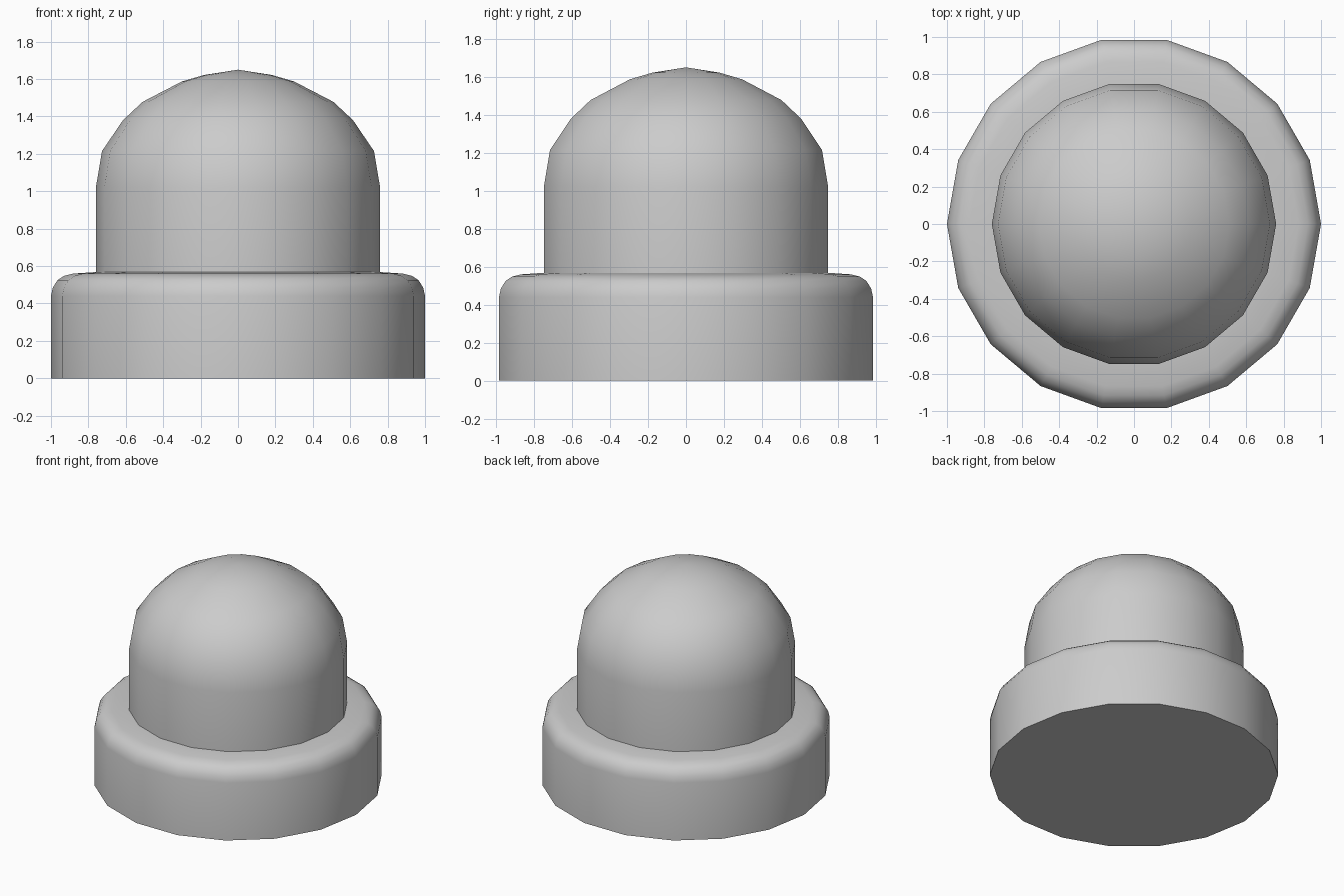
import bpy, bmesh, math

if "Cube" in bpy.data.objects:
    bpy.data.objects.remove(bpy.data.objects["Cube"])

SIDES = 18


def lathe(name, profile, angle):
    """Revolve (radius, z) points about the z axis; radius 0 makes a pole."""
    bm = bmesh.new()
    rings = []
    for r, z in profile:
        if r == 0:
            rings.append([bm.verts.new((0, 0, z))] * SIDES)
        else:
            rings.append([bm.verts.new((r * math.cos(2 * math.pi * i / SIDES),
                                        r * math.sin(2 * math.pi * i / SIDES), z))
                          for i in range(SIDES)])
    for low, high in zip(rings, rings[1:]):
        for i in range(SIDES):
            j = (i + 1) % SIDES
            corners = dict.fromkeys((low[i], low[j], high[j], high[i]))
            bm.faces.new(list(corners))
    mesh = bpy.data.meshes.new(name)
    bm.normal_update()
    bm.to_mesh(mesh)
    bm.free()
    obj = bpy.data.objects.new(name, mesh)
    bpy.context.collection.objects.link(obj)
    bpy.ops.object.select_all(action='DESELECT')
    obj.select_set(True)
    bpy.context.view_layer.objects.active = obj
    bpy.ops.object.shade_smooth_by_angle(angle=math.radians(angle))
    return obj


# Wide foot with a rounded upper rim
lathe("base_collar", [(0, 0), (1, 0), (1, 0.44), (0.99, 0.485), (0.965, 0.525),
                      (0.93, 0.548), (0.88, 0.56), (0.76, 0.568)], 50)

# Straight-sided dome rising from the foot
lathe("dome", [(0.76, 0.568), (0.76, 1.02), (0.727, 1.215), (0.615, 1.38),
               (0.51, 1.478), (0.3, 1.587), (0.18, 1.622), (0, 1.65)], 50)
